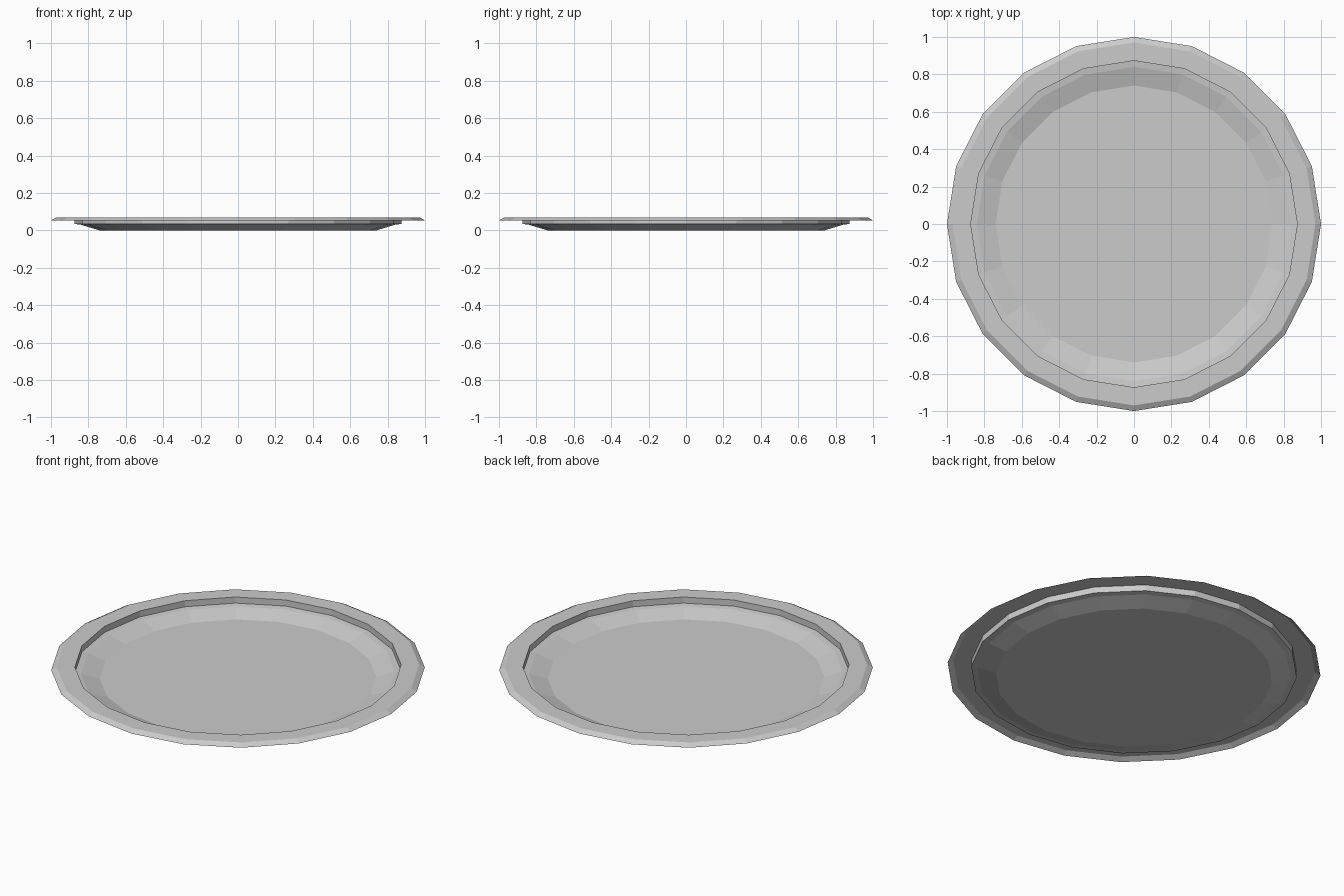
import bpy, bmesh, math

if "Cube" in bpy.data.objects:
    bpy.data.objects.remove(bpy.data.objects["Cube"])

SIDES = 20

# Plate profile (radius, height): base, sloped well, ledge, wall, rim, turned-down lip
profile = [(0.74, 0.0), (0.84, 0.03), (0.873, 0.034), (0.873, 0.07), (0.97, 0.07), (1.0, 0.053)]

bm = bmesh.new()
rings = []
for r, z in profile:
    rings.append([bm.verts.new((r * math.cos(2 * math.pi * i / SIDES),
                                r * math.sin(2 * math.pi * i / SIDES), z))
                  for i in range(SIDES)])

# Flat base
bm.faces.new(rings[0])

# Faceted bands between rings
for a, b in zip(rings, rings[1:]):
    for i in range(SIDES):
        j = (i + 1) % SIDES
        bm.faces.new((a[i], b[i], b[j], a[j]))

mesh = bpy.data.meshes.new("plate")
bm.to_mesh(mesh)
bm.free()
plate = bpy.data.objects.new("plate", mesh)
bpy.context.collection.objects.link(plate)
